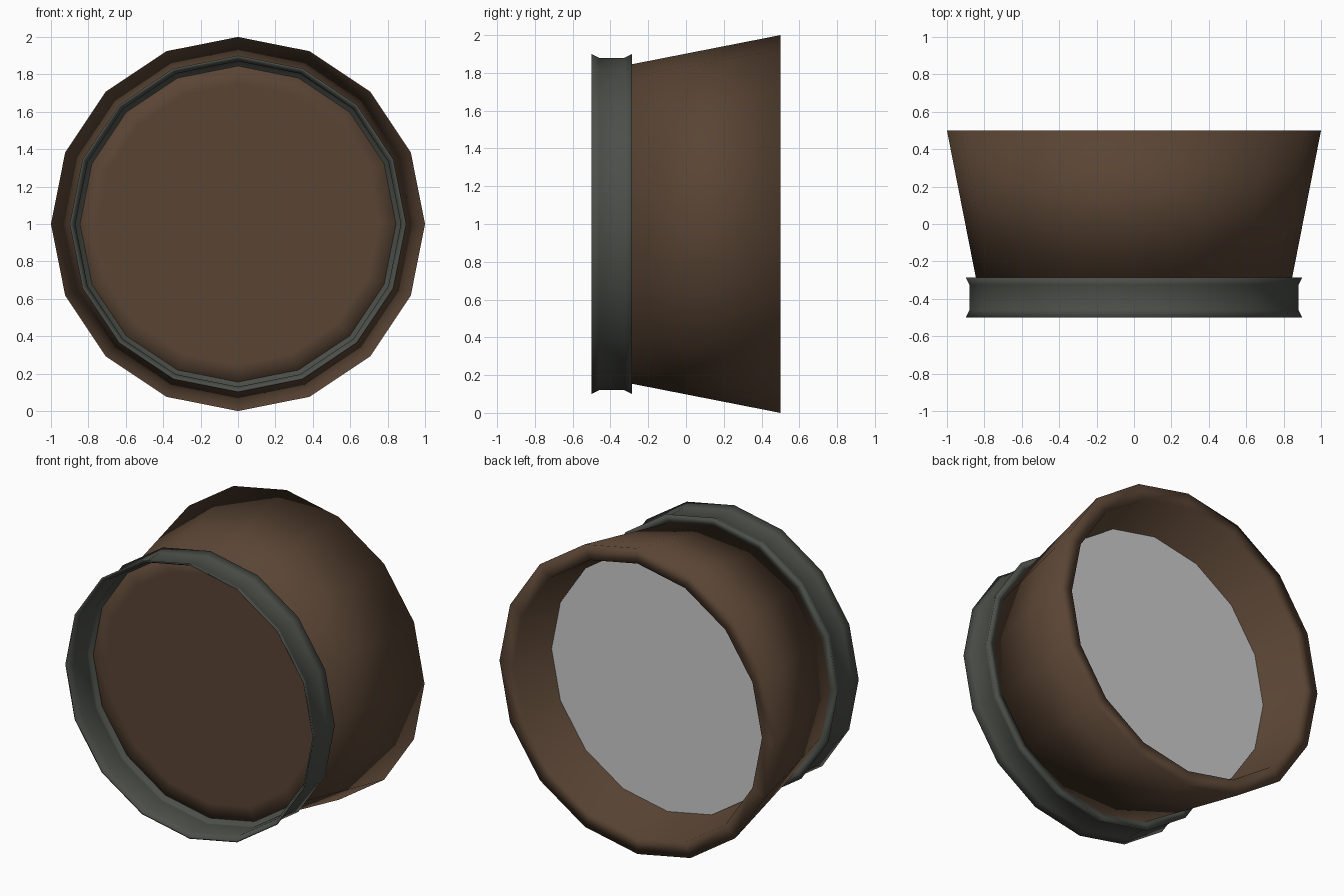
import bpy, bmesh, math

if "Cube" in bpy.data.objects:
    bpy.data.objects.remove(bpy.data.objects["Cube"])

SIDES = 16


def material(name, rgb):
    m = bpy.data.materials.new(name)
    m.diffuse_color = (*rgb, 1)
    m.use_nodes = True
    m.node_tree.nodes["Principled BSDF"].inputs["Base Color"].default_value = m.diffuse_color
    return m


def lathe(name, profile, mat, closed=False, cap=False, smooth=True):
    """Turn a (radius, y) profile around the y axis through z = 1."""
    bm = bmesh.new()
    rings = []
    for r, y in profile:
        rings.append([bm.verts.new((r * math.sin(2 * math.pi * i / SIDES), y,
                                    1 + r * math.cos(2 * math.pi * i / SIDES)))
                      for i in range(SIDES)])
    pairs = list(zip(rings, rings[1:]))
    if closed:
        pairs.append((rings[-1], rings[0]))
    for a, b in pairs:
        for i in range(SIDES):
            j = (i + 1) % SIDES
            bm.faces.new((a[i], a[j], b[j], b[i]))
    if cap:
        bm.faces.new(rings[0])
        if len(rings) > 1:
            bm.faces.new(rings[-1])
    bmesh.ops.recalc_face_normals(bm, faces=bm.faces[:])
    for f in bm.faces:
        f.smooth = smooth
    me = bpy.data.meshes.new(name)
    bm.to_mesh(me)
    bm.free()
    me.materials.append(mat)
    ob = bpy.data.objects.new(name, me)
    bpy.context.collection.objects.link(ob)
    return ob


brown = material("dark brown wood", (0.10, 0.058, 0.034))
iron = material("dark grey iron", (0.072, 0.078, 0.066))
pale = material("pale grey", (0.6, 0.6, 0.6))

# Tapered tub: base, outer wall, thick rim and inner wall down to a floor
lathe("tub", [(0.75, -0.29), (0.845, -0.29), (1.0, 0.5), (0.9, 0.5),
              (0.76, -0.27)], brown, cap=True)

# Thin flared hoop with a flange that meets the tub base
lathe("hoop", [(0.845, -0.285), (0.90, -0.285), (0.88, -0.325), (0.88, -0.46),
               (0.90, -0.50), (0.89, -0.50), (0.87, -0.46), (0.87, -0.325),
               (0.875, -0.295), (0.845, -0.295)], iron, closed=True)

# Flat contents filling the tub
lathe("contents", [(0.838, 0.185), (0.840, 0.19)], pale, cap=True, smooth=False)
